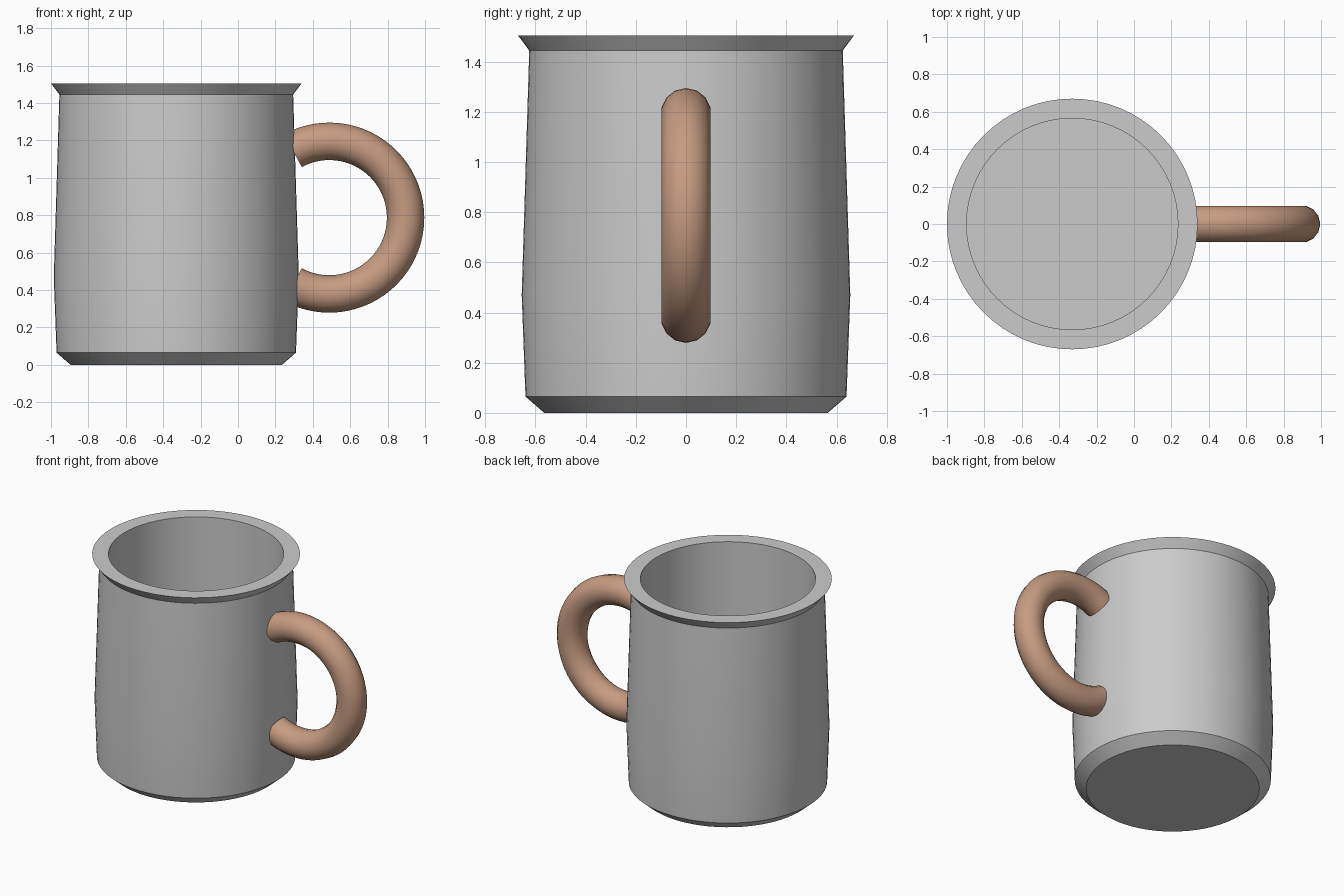
import bpy, bmesh
from math import sin, cos, pi, radians

if "Cube" in bpy.data.objects:
    bpy.data.objects.remove(bpy.data.objects["Cube"])

def finish(name, bm, angle, color=None):
    bmesh.ops.recalc_face_normals(bm, faces=bm.faces)
    mesh = bpy.data.meshes.new(name)
    bm.to_mesh(mesh)
    bm.free()
    ob = bpy.data.objects.new(name, mesh)
    bpy.context.collection.objects.link(ob)
    if color:
        mat = bpy.data.materials.new(name + "_colour")
        mat.diffuse_color = color
        mat.use_nodes = True
        mat.node_tree.nodes["Principled BSDF"].inputs["Base Color"].default_value = mat.diffuse_color
        mesh.materials.append(mat)
    bpy.ops.object.select_all(action='DESELECT')
    ob.select_set(True)
    bpy.context.view_layer.objects.active = ob
    bpy.ops.object.shade_smooth_by_angle(angle=radians(angle))
    return ob

def skin(bm, rings):
    """Bridge successive closed rings and cap both ends."""
    loops = [[bm.verts.new(p) for p in ring] for ring in rings]
    for a, b in zip(loops, loops[1:]):
        n = len(a)
        for i in range(n):
            bm.faces.new((a[i], a[(i + 1) % n], b[(i + 1) % n], b[i]))
    bm.faces.new(loops[0])
    bm.faces.new(loops[-1])

# Mug body: turned profile, outside up to the flared rim, then down the inside
CX, SEG = -0.33, 64
profile = [(0.565, 0), (0.64, 0.065), (0.655, 0.47), (0.625, 1.445),
           (0.67, 1.505), (0.565, 1.505), (0.565, 0.10)]
bm = bmesh.new()
skin(bm, [[(CX + r * cos(2 * pi * i / SEG), r * sin(2 * pi * i / SEG), z)
           for i in range(SEG)] for r, z in profile])
finish("mug_body", bm, 25)

# Handle: partial ring with 14-sided section, ends sunk into the wall
HX, HZ, MAJOR, MINOR, SIDES, STEPS = 0.488, 0.787, 0.408, 0.1, 14, 48
sweep = radians(118.5)
rings = []
for s in range(STEPS + 1):
    a = -sweep + 2 * sweep * s / STEPS
    ring = []
    for k in range(SIDES):
        t = 2 * pi * k / SIDES
        d = MAJOR + MINOR * cos(t)
        ring.append((HX + d * cos(a), MINOR * sin(t), HZ + d * sin(a)))
    rings.append(ring)
bm = bmesh.new()
skin(bm, rings)
finish("handle", bm, 35, (0.57, 0.33, 0.22, 1))
